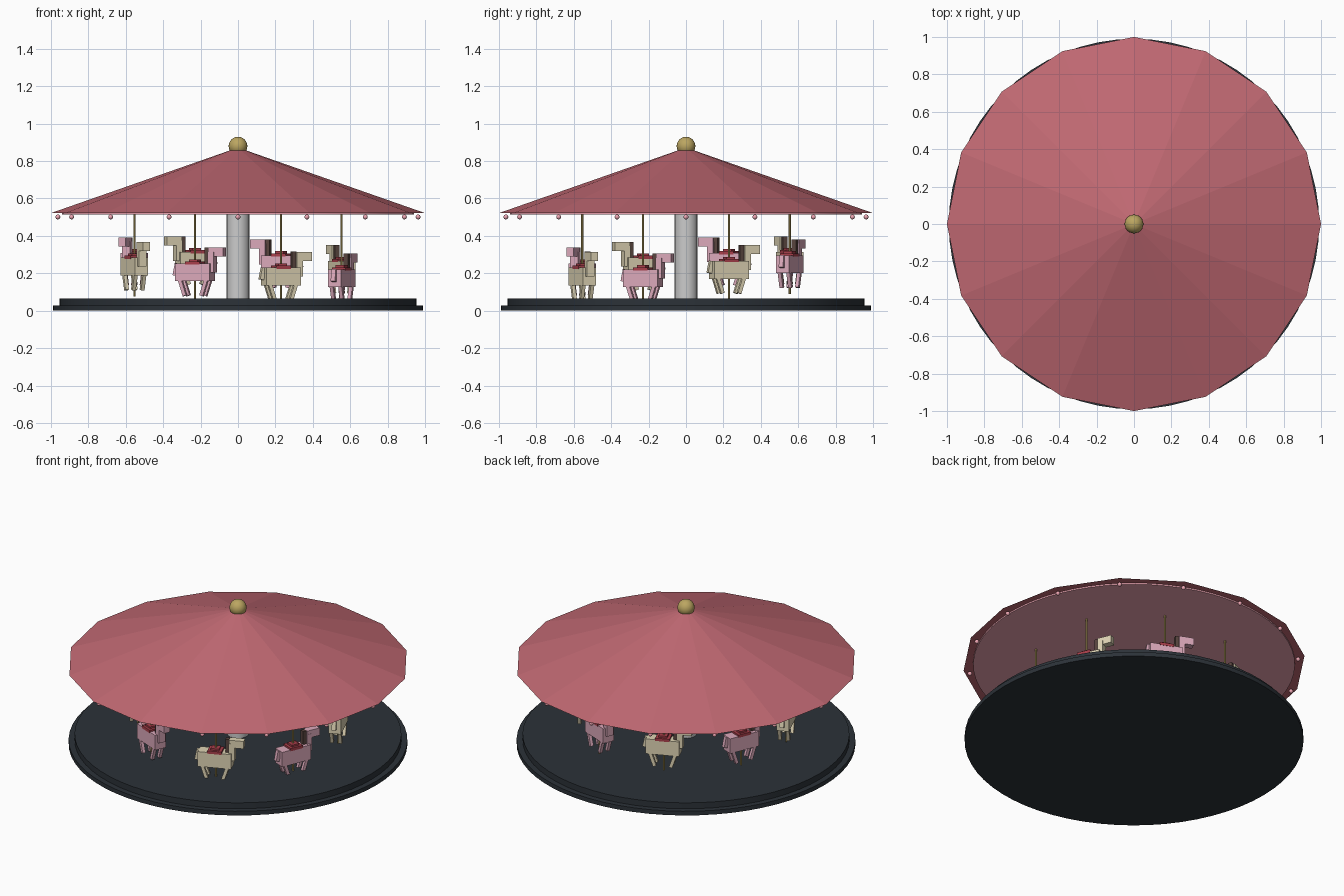
import bpy, math
from mathutils import Matrix, Vector

if "Cube" in bpy.data.objects:
    bpy.data.objects.remove(bpy.data.objects["Cube"])


def material(name, r, g, b):
    m = bpy.data.materials.new(name)
    m.diffuse_color = (r, g, b, 1)
    m.use_nodes = True
    m.node_tree.nodes["Principled BSDF"].inputs["Base Color"].default_value = m.diffuse_color
    return m


RED = material("canopy_red", .53, .14, .17)
PINK = material("pink", .72, .40, .50)
TRIM = material("trim_pink", .85, .38, .45)
CREAM = material("cream", .74, .66, .46)
BROWN = material("mane_brown", .10, .06, .05)
SADDLE = material("saddle_red", .40, .05, .07)
GOLD = material("gold", .50, .38, .12)
DARK = material("platform_dark", .025, .032, .040)


def finish(name, mat, smooth=False):
    ob = bpy.context.object
    ob.name = name
    if mat:
        ob.data.materials.append(mat)
    if smooth:
        bpy.ops.object.shade_smooth_by_angle()
    return ob


def cylinder(name, mat, r, z0, z1, x=0, y=0, sides=64, smooth=True):
    bpy.ops.mesh.primitive_cylinder_add(vertices=sides, radius=r, depth=z1 - z0,
                                        location=(x, y, (z0 + z1) / 2))
    return finish(name, mat, smooth)


def ball(name, mat, r, loc, seg=16, rings=10):
    bpy.ops.mesh.primitive_uv_sphere_add(radius=r, location=loc, segments=seg, ring_count=rings)
    return finish(name, mat, True)


def box(name, mat, frame, loc, size, tilt=0):
    """Box in the local frame of a horse, tilted about its sideways axis."""
    bpy.ops.mesh.primitive_cube_add(size=1)
    ob = finish(name, mat)
    ob.data.transform(frame @ Matrix.Translation(Vector(loc))
                      @ Matrix.Rotation(tilt, 4, 'Y') @ Matrix.Diagonal((*size, 1)))
    return ob


# Stepped platform and centre column
cylinder("platform_base", DARK, .99, 0, .027)
cylinder("platform_deck", DARK, .955, .027, .065)
cylinder("centre_column", None, .0625, .065, .52, sides=16)

# Sixteen-sided canopy, ceiling disc and finial
bpy.ops.mesh.primitive_cone_add(vertices=16, radius1=1, radius2=0, depth=.35,
                                location=(0, 0, .697))
finish("canopy", RED)
cylinder("ceiling_disc", TRIM, .94, .513, .53)
ball("finial", GOLD, .05, (0, 0, .88), 24, 16)

# Bulbs under the canopy corners
for i in range(16):
    a = i * math.pi / 8
    ball("bulb", TRIM, .013, (.963 * math.cos(a), .963 * math.sin(a), .501), 12, 8)


def horse(angle, z, coat):
    x, y = .6 * math.cos(angle), .6 * math.sin(angle)
    f = Matrix.Translation((x, y, z)) @ Matrix.Rotation(angle + math.pi / 2, 4, 'Z')
    box("horse_body", coat, f, (0, 0, 0), (.20, .075, .095))
    box("horse_neck", coat, f, (.100, 0, .055), (.035, .045, .11))
    box("horse_head", coat, f, (.127, 0, .108), (.088, .042, .048))
    box("horse_mane", BROWN, f, (.072, 0, .09), (.024, .026, .085))
    box("horse_tail", coat, f, (-.108, 0, .015), (.022, .025, .065), .2)
    box("saddle_pad", SADDLE, f, (0, 0, .05), (.085, .079, .018))
    box("saddle_seat", SADDLE, f, (0, 0, .06), (.05, .05, .02))
    for end in (-1, 1):
        for side in (-1, 1):
            box("horse_leg", coat, f, (end * .062, side * .025, -.082),
                (.02, .02, .09), end * .32)
    cylinder("pole", GOLD, .006, z - .16, .53, x, y, 10)


# Eight horses riding anticlockwise at different heights
heights = [.218, .248, .265, .260, .236, .205, .183, .173]
for i, h in enumerate(heights):
    horse(math.radians(22.5 + 45 * i), h, PINK if i % 2 else CREAM)
